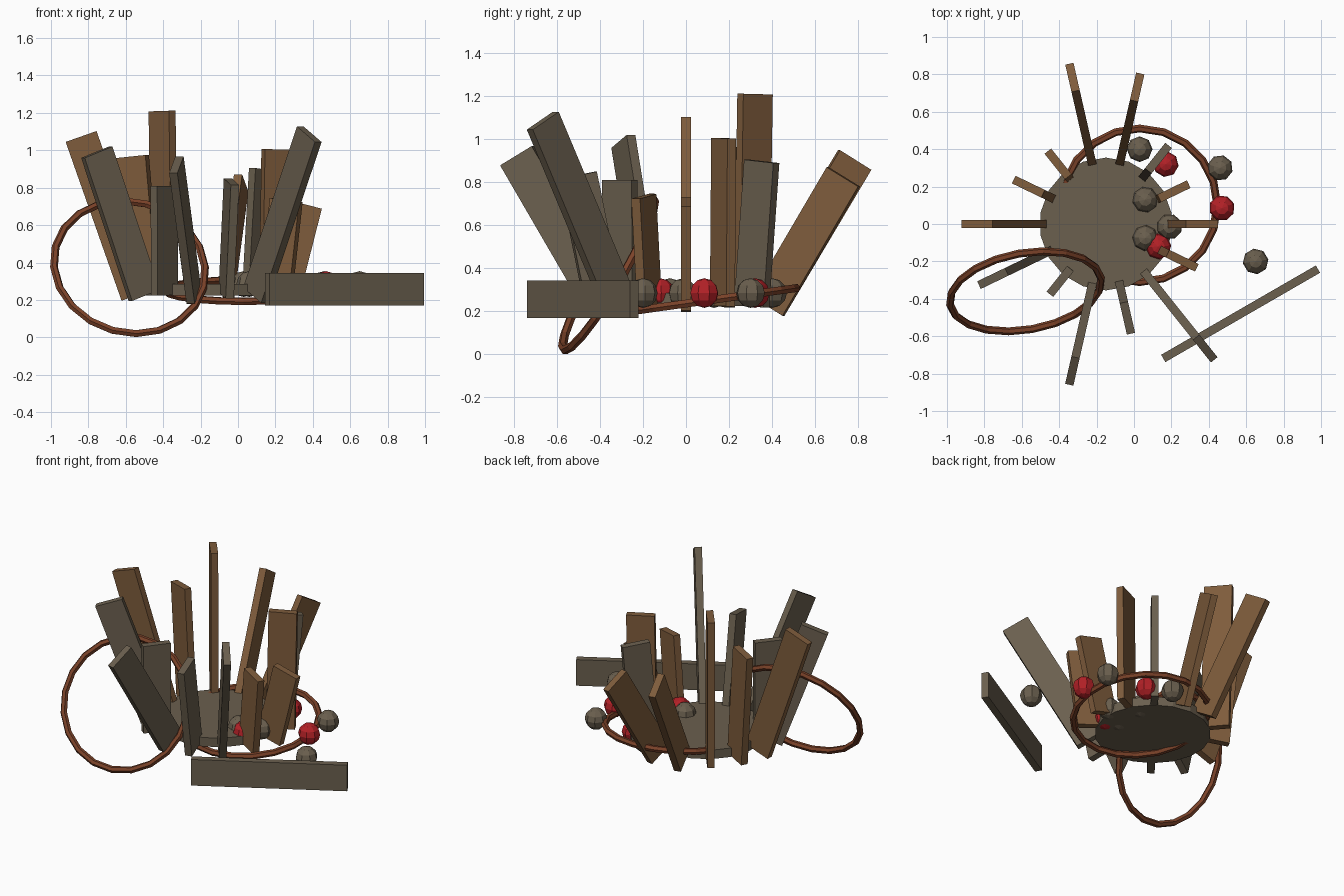
import bpy, math
from mathutils import Matrix, Vector

if "Cube" in bpy.data.objects:
    bpy.data.objects.remove(bpy.data.objects["Cube"])


def material(name, rgb):
    m = bpy.data.materials.new(name)
    m.diffuse_color = (*rgb, 1)
    m.use_nodes = True
    m.node_tree.nodes["Principled BSDF"].inputs["Base Color"].default_value = m.diffuse_color
    return m


BROWN = material("brown_wood", (0.21, 0.107, 0.045))
GREY = material("weathered_wood", (0.145, 0.115, 0.077))
RUST = material("rusty_iron", (0.20, 0.055, 0.022))
RED = material("red", (0.45, 0.015, 0.02))

CX = -0.15                      # barrel centre
WIDTH, THICK = 0.175, 0.045     # plank section


def finish(name, mat):
    ob = bpy.context.object
    ob.name = name
    ob.data.materials.append(mat)
    return ob


def plank(name, mat, length, matrix):
    """Plank standing on its local origin: wide in x, thin in y."""
    bpy.ops.mesh.primitive_cube_add(size=1)
    ob = finish(name, mat)
    ob.data.transform(Matrix.Translation((0, 0, length / 2))
                      @ Matrix.Diagonal((WIDTH, THICK, length, 1)))
    ob.matrix_world = matrix


def hoop(name, loc, rot, radius):
    bpy.ops.mesh.primitive_torus_add(location=loc, rotation=rot, major_segments=20,
                                     minor_segments=6, major_radius=radius, minor_radius=0.021)
    finish(name, RUST)


# Splayed staves: (colour, outward tilt in degrees, length), anticlockwise from +x
staves = [(BROWN, 14.3, 0.50), (BROWN, 1.0, 0.78), (GREY, 5.1, 0.675), (BROWN, 31.0, 0.70),
          (BROWN, 31.4, 0.795), (BROWN, 1.2, 0.985), (BROWN, 5.4, 0.745), (BROWN, 19.4, 0.90),
          (GREY, 20.2, 0.815), (GREY, 0.3, 0.585), (GREY, 30.8, 0.813), (GREY, 11.7, 0.62),
          (GREY, 28.2, 0.977), (BROWN, 7.0, 0.513)]
for i, (mat, tilt, length) in enumerate(staves):
    m = (Matrix.Translation((CX, 0, 0.225))
         @ Matrix.Rotation(math.tau * i / len(staves), 4, 'Z')
         @ Matrix.Translation((0.39, 0, 0))
         @ Matrix.Rotation(math.radians(tilt), 4, 'Y'))
    plank(f"stave_{i + 1}", mat, length, m)

# Fallen stave lying on its edge
along = Matrix.Rotation(math.radians(30), 4, 'Z') @ Matrix.Rotation(math.radians(90), 4, 'Y')
start = Vector((0.57, -0.48, 0.257)) - along @ Vector((0, 0, 0.955 / 2))
plank("fallen_stave", GREY, 0.955, Matrix.Translation(start) @ along)

# Barrel bottom
bpy.ops.mesh.primitive_cylinder_add(vertices=18, radius=0.355, depth=0.06, location=(CX, 0, 0.255))
finish("barrel_bottom", GREY)

# Loose hoops
hoop("lying_hoop", (0.03, 0.10, 0.25), (math.radians(8), 0, 0), 0.415)
hoop("leaning_hoop", (-0.58, -0.36, 0.375), (math.radians(60), 0, math.radians(10)), 0.41)

# Spilled balls
balls = [(GREY, 0.03, 0.40), (GREY, 0.46, 0.30), (GREY, 0.06, 0.13), (GREY, 0.06, -0.075),
         (GREY, 0.19, -0.015), (GREY, 0.65, -0.20), (RED, 0.17, 0.32), (RED, 0.47, 0.085),
         (RED, 0.13, -0.12)]
for i, (mat, x, y) in enumerate(balls):
    bpy.ops.mesh.primitive_uv_sphere_add(segments=8, ring_count=6, radius=0.069,
                                         location=(x, y, 0.285), rotation=(0, 0, 0.5 * i))
    finish(f"ball_{i + 1}", mat)
